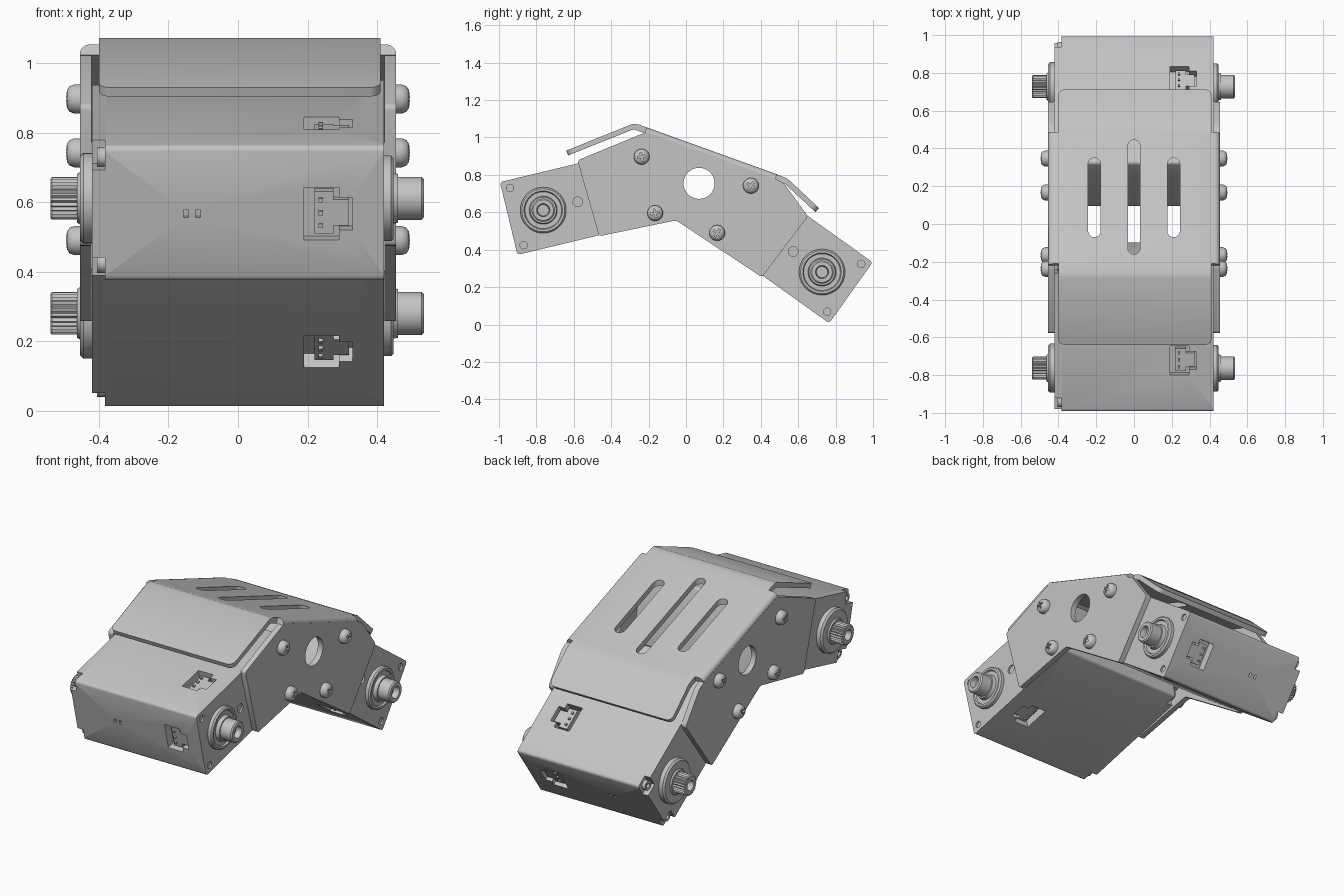
import bpy, bmesh, math
from mathutils import Matrix, Vector

cube = bpy.data.objects.get("Cube")
if cube:
    bpy.data.objects.remove(cube, do_unlink=True)

grey = bpy.data.materials.new("metal_grey")
grey.use_nodes = True
COLOUR = (0.55, 0.55, 0.55, 1)
grey.diffuse_color = COLOUR
grey.node_tree.nodes["Principled BSDF"].inputs["Base Color"].default_value = COLOUR

# Axis mappings: extrusion distance t, profile coordinates a and b
SIDE = lambda t, a, b: Vector((t, a, b))
END = lambda t, a, b: Vector((a, t, b))
TOP = lambda t, a, b: Vector((a, b, t))


def prism(bm, pts, lo, hi, axes=SIDE):
    """Extrude a closed profile from lo to hi."""
    rings = [[bm.verts.new(axes(t, a, b)) for a, b in pts] for t in (lo, hi)]
    n = len(pts)
    bm.faces.new(rings[0])
    bm.faces.new(rings[1])
    for i in range(n):
        j = (i + 1) % n
        bm.faces.new((rings[0][i], rings[0][j], rings[1][j], rings[1][i]))


def lathe(bm, profile, y=0, z=0, segs=48, tooth=0):
    """Spin (x, radius) points about the x direction; tooth cuts splines."""
    rings = []
    for x, r in profile:
        ring = []
        for i in range(segs):
            rr = r - tooth if i % 2 and r > 0.05 else r
            a = math.tau * i / segs
            ring.append(bm.verts.new((x, y + rr * math.cos(a), z + rr * math.sin(a))))
        rings.append(ring)
    for p, q in zip(rings, rings[1:]):
        for i in range(segs):
            j = (i + 1) % segs
            bm.faces.new((p[i], p[j], q[j], q[i]))
    bmesh.ops.remove_doubles(bm, verts=bm.verts, dist=1e-5)


def bevel(bm, width, rule, segs=3):
    edges = [e for e in bm.edges if rule(e.verts[0].co, e.verts[1].co)]
    bmesh.ops.bevel(bm, geom=edges, offset=width, segments=segs, profile=0.5, affect='EDGES')


def finish(name, bm, matrix=Matrix(), cutter=None, helper=False):
    bmesh.ops.recalc_face_normals(bm, faces=bm.faces)
    mesh = bpy.data.meshes.new(name)
    bm.to_mesh(mesh)
    bm.free()
    mesh.materials.append(grey)
    ob = bpy.data.objects.new(name, mesh)
    ob.matrix_world = matrix
    bpy.context.collection.objects.link(ob)
    if helper:
        ob.hide_render = True
        ob.display_type = 'WIRE'
        ob.hide_set(True)
        return ob
    bpy.ops.object.select_all(action='DESELECT')
    ob.select_set(True)
    bpy.context.view_layer.objects.active = ob
    bpy.ops.object.shade_smooth_by_angle(angle=math.radians(35))
    if cutter:
        mod = ob.modifiers.new("cut", 'BOOLEAN')
        mod.object = cutter
        mod.solver = 'EXACT'
    return ob


def rect(a0, a1, b0, b1):
    return [(a0, b0), (a1, b0), (a1, b1), (a0, b1)]


def tee(x0, x1, x2, c, wide, narrow):
    return [(x0, c - wide), (x1, c - wide), (x1, c - narrow), (x2, c - narrow),
            (x2, c + narrow), (x1, c + narrow), (x1, c + wide), (x0, c + wide)]


along_x = lambda p, q: abs(p.y - q.y) + abs(p.z - q.z) < 1e-5
LENGTH, HALF = 0.83, 0.2
PLATE = 0.455


def servo(name, y, z, angle):
    m = Matrix.Translation((0, y, z)) @ Matrix.Rotation(math.radians(angle), 4, 'X')
    sockets = [(END, 0, 1, 0), (TOP, HALF, -1, 0.28), (TOP, -HALF, 1, 0.28)]

    # Pockets, screw holes and dimple
    cut = bmesh.new()
    for axes, face, d, c in sockets:
        prism(cut, tee(0.19, 0.29, 0.33, c, 0.078, 0.048), face - d * 0.05, face + d * 0.05, axes)
    for x in (-0.15, -0.115):
        prism(cut, rect(x - 0.007, x + 0.007, -0.011, 0.011), -0.02, 0.02, END)
    for u, v, r in ((0.045, 0.157, 0.02), (0.045, -0.157, 0.02), (0.38, 0, 0.026)):
        lathe(cut, [(0.41, 0), (0.41, r), (0.44, r), (0.44, 0)], u, v, 20)
    cutter = finish(name + "_cutter", cut, m, helper=True)

    # Case
    bm = bmesh.new()
    prism(bm, rect(0, LENGTH, -HALF, HALF), -0.383, 0.42)
    bevel(bm, 0.016, along_x)
    finish(name + "_case", bm, m, cutter)

    # Connector plugs with pins
    bm = bmesh.new()
    for axes, face, d, c in sockets:
        prism(bm, tee(0.22, 0.275, 0.32, c, 0.062, 0.038), face + d * 0.055, face + d * 0.016, axes)
        for k in (-1, 0, 1):
            p = c + k * 0.038
            prism(bm, rect(0.232, 0.244, p - 0.006, p + 0.006), face + d * 0.03, face + d * 0.006, axes)
    finish(name + "_connectors", bm, m)

    # Cap with notched corners, and posts standing in the notches
    n, w = 0.07, 0.075
    bm = bmesh.new()
    quarter = [(LENGTH / 2, HALF - n), (LENGTH / 2 - w, HALF - n), (LENGTH / 2 - w, HALF)]
    signs = ((1, 1, 1), (-1, 1, -1), (-1, -1, 1), (1, -1, -1))
    pts = [(LENGTH / 2 + sx * a, sy * b) for sx, sy, d in signs for a, b in quarter[::d]]
    prism(bm, pts, -0.42, -0.38)
    finish(name + "_cap", bm, m)
    bm = bmesh.new()
    for u in (0.045, LENGTH - 0.045):
        for v in (-0.157, 0.157):
            lathe(bm, [(-0.38, 0), (-0.38, 0.028), (-0.405, 0.028), (-0.405, 0.014),
                       (-0.39, 0.014), (-0.39, 0)], u, v, 20)
    finish(name + "_cap_posts", bm, m)

    # Smooth idler hub and splined output shaft
    u = 0.19
    bm = bmesh.new()
    lathe(bm, [(0.4, 0), (0.4, 0.123), (0.44, 0.123), (0.448, 0.115), (0.448, 0.103), (0.438, 0.098),
               (0.438, 0.075), (0.46, 0.07), (0.46, 0.062), (0.528, 0.062), (0.535, 0.055),
               (0.535, 0.035), (0.5, 0.03), (0.5, 0)], u)
    finish(name + "_idler_hub", bm, m)
    bm = bmesh.new()
    lathe(bm, [(-0.4, 0), (-0.4, 0.13), (-0.445, 0.13), (-0.455, 0.12), (-0.455, 0.075),
               (-0.463, 0.07), (-0.463, 0)], u)
    finish(name + "_output_collar", bm, m)
    bm = bmesh.new()
    lathe(bm, [(-0.45, 0), (-0.45, 0.061), (-0.535, 0.061), (-0.54, 0.056), (-0.54, 0.03),
               (-0.49, 0.03), (-0.49, 0)], u, segs=50, tooth=0.007)
    finish(name + "_output_spline", bm, m)

    # Bracket screws with cross recesses
    cut, bm = bmesh.new(), bmesh.new()
    a, b = 0.005, 0.023
    cross = [(a, a), (a, b), (-a, b), (-a, a), (-b, a), (-b, -a),
             (-a, -a), (-a, -b), (a, -b), (a, -a), (b, -a), (b, a)]
    for s in (-1, 1):
        for v in (-0.155, 0.155):
            prism(cut, [(0.768 + p, v + q) for p, q in cross], s * 0.48, s * 0.51)
            lathe(bm, [(s * x, r) for x, r in ((0.44, 0), (0.44, 0.042), (0.47, 0.042), (0.484, 0.037),
                                               (0.492, 0.026), (0.495, 0))], 0.768, v, 28)
    cutter = finish(name + "_screw_cutter", cut, m, helper=True)
    finish(name + "_bracket_screws", bm, m, cutter)


servo("front_servo", -0.948, 0.567, 13.5)
servo("rear_servo", 0.882, 0.17, 144.5)

# Bracket side plates with a round hole
cut = bmesh.new()
lathe(cut, [(-0.6, 0), (-0.6, 0.083), (0.6, 0.083), (0.6, 0)], 0.07, 0.755)
hole = finish("bracket_hole_cutter", cut, helper=True)
OUTLINE = [(-0.58, 0.878), (-0.23, 1.022), (-0.195, 1.024), (0.475, 0.78), (0.524, 0.755),
           (0.652, 0.579), (0.406, 0.253), (-0.053, 0.557), (-0.465, 0.472)]
for side, lo, hi in (("left", 0.422, PLATE), ("right", -PLATE, -0.422)):
    bm = bmesh.new()
    prism(bm, OUTLINE, lo, hi)
    bevel(bm, 0.014, along_x)
    finish(side + "_bracket_plate", bm, cutter=hole)

# Slotted top sheet with rounded long edges
cut = bmesh.new()
for x, y0, y1 in ((-0.21, -0.07, 0.35), (0, -0.16, 0.445), (0.21, -0.07, 0.35)):
    r = 0.033
    arc = [math.pi * i / 10 for i in range(11)]
    pts = [(x + r * math.cos(t), y1 - r + r * math.sin(t)) for t in arc]
    pts += [(x - r * math.cos(t), y0 + r - r * math.sin(t)) for t in arc]
    prism(cut, pts, 0.6, 1.3, TOP)
slots = finish("slot_cutter", cut, helper=True)
bm = bmesh.new()
prism(bm, [(-0.21, 1.054), (0.487, 0.803), (0.476, 0.772), (-0.221, 1.023)], -PLATE, PLATE)
bevel(bm, 0.029, lambda p, q: abs(p.x - q.x) < 1e-5 and abs(p.y - q.y) > 0.5
      and p.z + q.z > 1.82, 4)
finish("bracket_top", bm, cutter=slots)

# Bent flaps with rounded tips
FLAPS = {
    "front_flap": [(-0.21, 1.054), (-0.255, 1.07), (-0.285, 1.073), (-0.64, 0.93),
                   (-0.63, 0.904), (-0.28, 1.044), (-0.221, 1.023)],
    "rear_flap": [(0.487, 0.803), (0.52, 0.79), (0.545, 0.778), (0.712, 0.622),
                  (0.692, 0.601), (0.53, 0.751), (0.476, 0.772)],
}
for name, pts in FLAPS.items():
    bm = bmesh.new()
    prism(bm, pts, -0.4, 0.41)
    bevel(bm, 0.035, lambda p, q: abs(p.x - q.x) < 1e-5 and (max(p.y, q.y) < -0.6 or min(p.y, q.y) > 0.68), 5)
    finish(name, bm)
